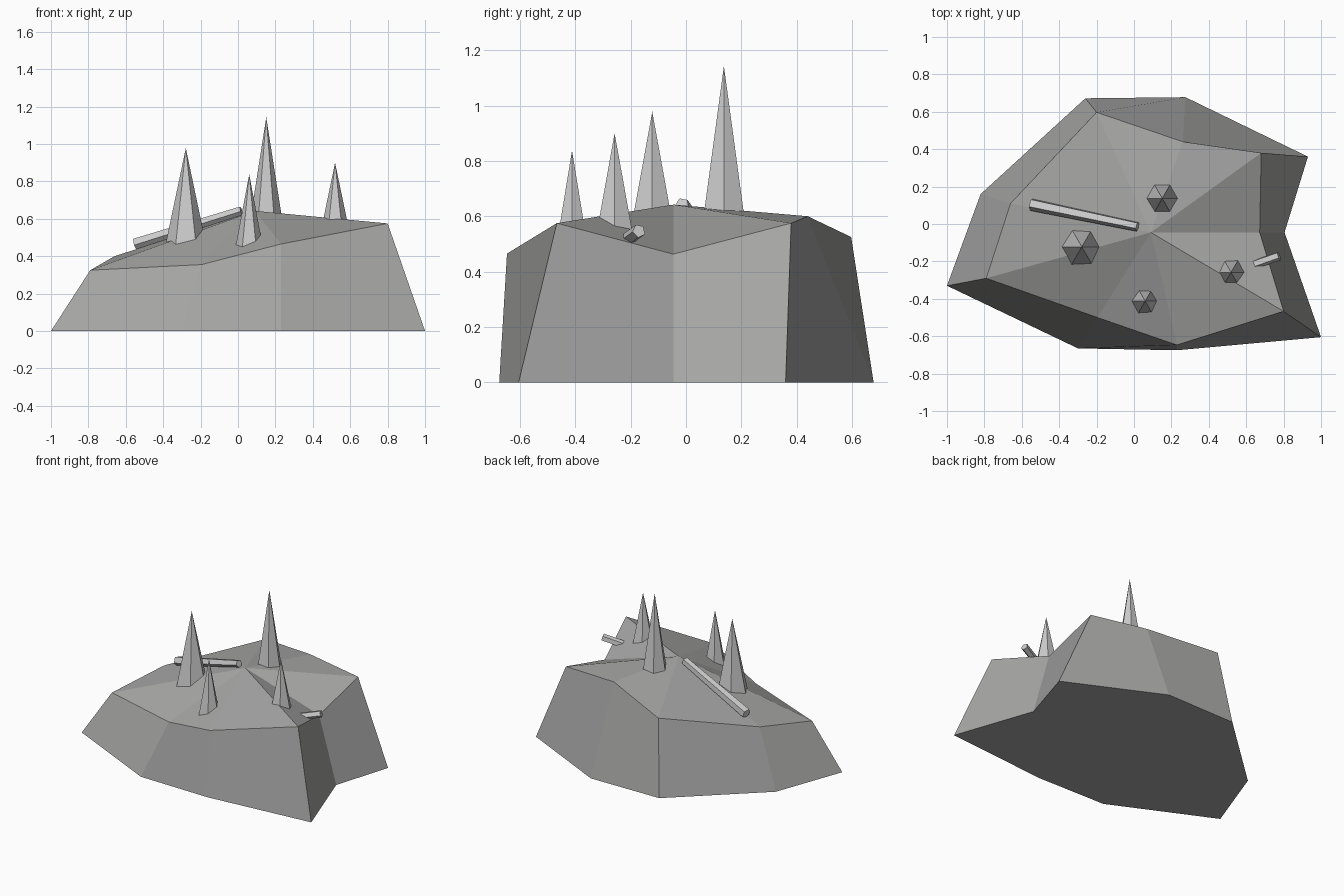
import bpy, bmesh
from mathutils import Vector, Matrix

if "Cube" in bpy.data.objects:
    bpy.data.objects.remove(bpy.data.objects["Cube"])


def finish(bm, name):
    bmesh.ops.recalc_face_normals(bm, faces=bm.faces)
    mesh = bpy.data.meshes.new(name)
    bm.to_mesh(mesh)
    bm.free()
    obj = bpy.data.objects.new(name, mesh)
    bpy.context.collection.objects.link(obj)
    return obj


def tapered(name, a, b, r1, r2, sides, turn=0.0):
    """Cone or tapered prism running from point a to point b."""
    a, b = Vector(a), Vector(b)
    d = b - a
    rot = d.to_track_quat('Z', 'Y').to_matrix().to_4x4()
    if abs(d.x) + abs(d.y) < 1e-6:
        rot = Matrix.Identity(4)
    m = Matrix.Translation((a + b) / 2) @ rot @ Matrix.Rotation(turn, 4, 'Z')
    bm = bmesh.new()
    bmesh.ops.create_cone(bm, cap_ends=True, segments=sides, radius1=r1,
                          radius2=r2, depth=d.length, matrix=m)
    bmesh.ops.remove_doubles(bm, verts=bm.verts, dist=1e-5)
    return finish(bm, name)


# Rock mound: ground outline, raised rim and a peak
ground = [(0.805, -0.045), (0.93, 0.36), (0.275, 0.678), (-0.26, 0.672), (-0.82, 0.16),
          (-1.0, -0.33), (-0.30, -0.665), (0.23, -0.675), (1.0, -0.605)]
rim = [(0.672, -0.046, 0.463), (0.68, 0.38, 0.575), (0.26, 0.44, 0.60),
       (-0.20, 0.597, 0.525), (-0.66, 0.11, 0.40), (-0.79, -0.29, 0.325),
       (-0.195, -0.50, 0.355), (0.23, -0.647, 0.465), (0.80, -0.467, 0.575)]
bm = bmesh.new()
g = [bm.verts.new((x, y, 0)) for x, y in ground]
t = [bm.verts.new(p) for p in rim]
peak = bm.verts.new((0.09, -0.045, 0.642))
n = len(g)
for i in range(n):
    j = (i + 1) % n
    bm.faces.new((g[i], g[j], t[j], t[i]))
    bm.faces.new((t[i], t[j], peak))
bm.faces.new(g[::-1])
mound = finish(bm, "rock_mound")
dark = bpy.data.materials.new("dark_stone")
dark.diffuse_color = (0.38, 0.38, 0.375, 1)
dark.use_nodes = True
dark.node_tree.nodes["Principled BSDF"].inputs["Base Color"].default_value = dark.diffuse_color
mound.data.materials.append(dark)

# Stone spikes: x, y, base z, tip z, radius
spikes = [(-0.279, -0.122, 0.45, 0.978, 0.111), (0.151, 0.137, 0.58, 1.143, 0.088),
          (0.519, -0.258, 0.53, 0.90, 0.077), (0.06, -0.412, 0.435, 0.838, 0.076)]
for i, (x, y, z0, z1, r) in enumerate(spikes):
    # a 30 degree turn puts hexagon corners on the x axis
    tapered(f"spike_{i + 1}", (x, y, z0), (x, y, z1), r, 0, 6, 0.5236)

# Loose sticks lying on the mound, flat side up
tapered("long_stick", (-0.55, 0.105, 0.463), (0.018, -0.014, 0.642), 0.034, 0.026, 5, 2.95)
tapered("short_stick", (0.59, -0.235, 0.498), (0.775, -0.17, 0.547), 0.025, 0.025, 5, 2.95)
